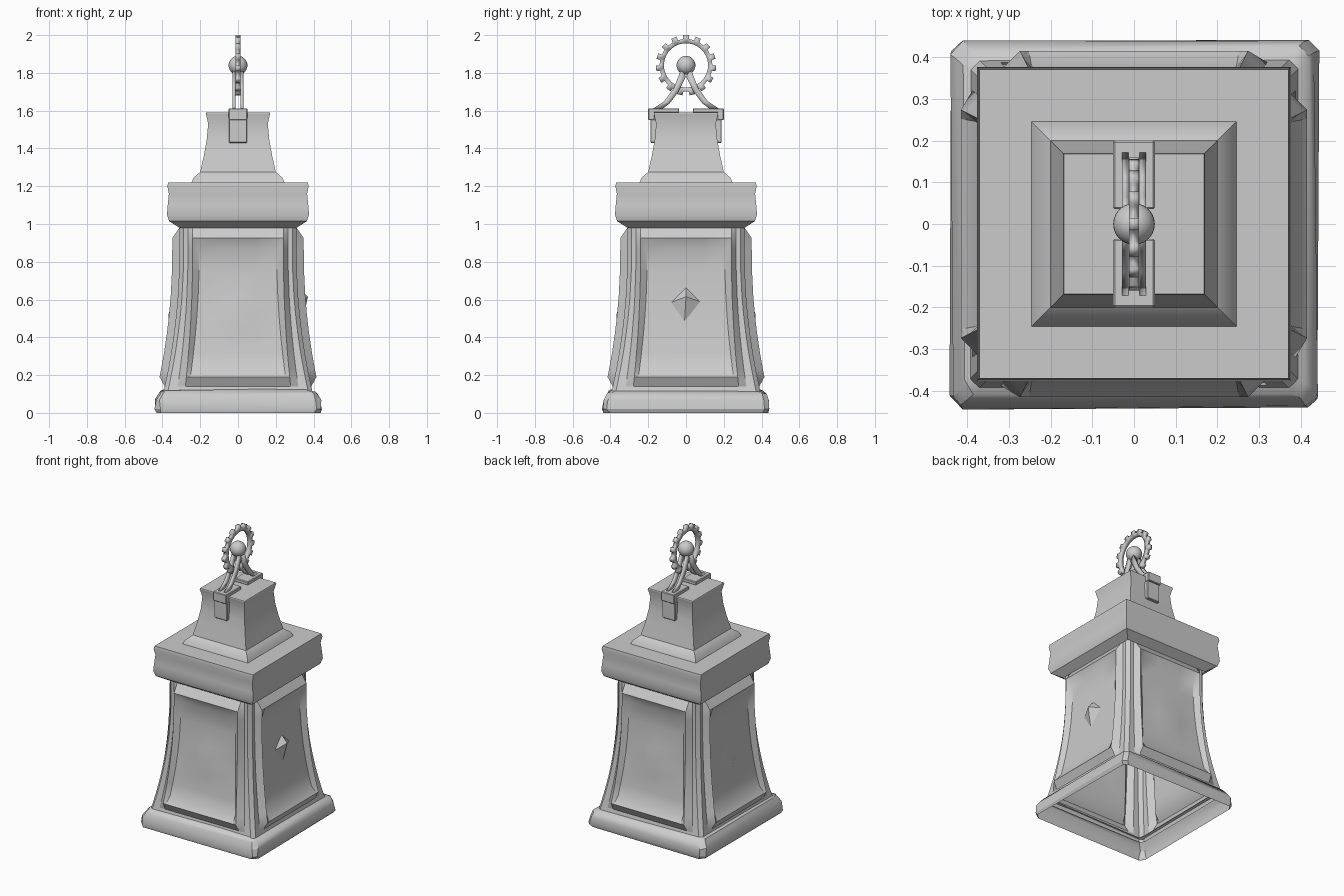
import bpy, bmesh, math, random
from mathutils import Vector

random.seed(4)
if "Cube" in bpy.data.objects:
    bpy.data.objects.remove(bpy.data.objects["Cube"])

stone = bpy.data.materials.new("grey_stone")
stone.use_nodes = True
GREY = (0.6, 0.6, 0.6, 1)
stone.diffuse_color = GREY
stone.node_tree.nodes["Principled BSDF"].inputs["Base Color"].default_value = GREY


def finish(name, bm, angle=30):
    """Turn a bmesh into a shaded object with the stone material."""
    mesh = bpy.data.meshes.new(name)
    bm.to_mesh(mesh)
    bm.free()
    mesh.materials.append(stone)
    ob = bpy.data.objects.new(name, mesh)
    bpy.context.collection.objects.link(ob)
    bpy.ops.object.select_all(action='DESELECT')
    ob.select_set(True)
    bpy.context.view_layer.objects.active = ob
    bpy.ops.object.shade_smooth_by_angle(angle=math.radians(angle))
    return ob


def loft(name, rows, cap=False, jitter=0):
    """Loft square rings; a row is (z, [(along, out), ...]) for one side."""
    bm = bmesh.new()
    rings = []
    for z, side in rows:
        ring = []
        for k in range(4):
            for u, d in side:
                x, y = u, -d
                for _ in range(k):
                    x, y = -y, x
                n = Vector([random.uniform(-jitter, jitter) for _ in range(3)])
                n.z = n.z if z > 0.05 else 0
                ring.append(bm.verts.new(Vector((x, y, z)) + n))
        rings.append(ring)
    for a, b in zip(rings, rings[1:]):
        for i in range(len(a)):
            j = (i + 1) % len(a)
            bm.faces.new((a[i], a[j], b[j], b[i]))
    if cap:
        bm.faces.new(rings[-1])
    return finish(name, bm)


def square(profile, corner=0):
    """Rows of plain squares, with optional cut corners."""
    if corner:
        return [(z, [(corner - h, h), (h - corner, h)]) for z, h in profile]
    return [(z, [(-h, h)]) for z, h in profile]


def box(name, lo, hi, bevel=0.004):
    bm = bmesh.new()
    bmesh.ops.create_cube(bm, size=1)
    for v in bm.verts:
        v.co = [(a + b) / 2 + c * (b - a) for a, b, c in zip(lo, hi, v.co)]
    bmesh.ops.bevel(bm, geom=bm.edges[:], offset=bevel, segments=1, affect='EDGES')
    return finish(name, bm)


def plate(name, x, outer, inner, thickness, closed=False):
    """Flat strip between two outlines in the side plane, given thickness."""
    bm = bmesh.new()
    a = [bm.verts.new((x, y, z)) for y, z in outer]
    b = [bm.verts.new((x, y, z)) for y, z in inner]
    n = len(a)
    for i in range(n if closed else n - 1):
        j = (i + 1) % n
        bm.faces.new((a[i], a[j], b[j], b[i]))
    bmesh.ops.recalc_face_normals(bm, faces=bm.faces[:])
    ob = finish(name, bm)
    mod = ob.modifiers.new("thickness", 'SOLIDIFY')
    mod.thickness = thickness
    mod.offset = 0
    return ob


# Worn base slab, open underneath
loft("base_slab", square([(0, .432), (.02, .44), (.07, .435), (.1, .422),
                          (.115, .405), (.125, .38)], .025), jitter=.006)


# Flared body: corner posts and four framed, sunken panels
def core(z):
    return .31 + .08 * (max(0, .85 - z) / .72) ** 2


offsets = (0, .038, .012)
levels = [(.1, 0), (.14, 0), (.19, 1), (.235, 2), (.32, 2), (.42, 2), (.52, 2),
          (.62, 2), (.75, 2), (.87, 2), (.925, 1), (.98, 0), (1.03, 0)]
rows = []
for z, level in levels:
    c = core(z)
    flare = c - .31
    half = [(c - .022, 0), (.265 + .7 * flare, 0), (.24 + .5 * flare, 1),
            (.205 + .7 * flare, 2), (.09, 2)]
    cols = [(-u, l) for u, l in half] + [(0, 2)] + half[::-1]
    side = [(u, c + offsets[min(level, l)]) for u, l in cols]
    rows.append((z, side))
body = loft("body", rows)

# Chipped bulge in the middle of three panels
for v in body.data.vertices:
    if abs(v.co.z - .52) < .01:
        if abs(v.co.x) < .01:
            v.co.y *= 1.09
        elif abs(v.co.y) < .01 and v.co.x < 0:
            v.co.x *= 1.09

# Faceted stud on the left panel
bm = bmesh.new()
rim = [bm.verts.new(p) for p in ((.32, -.105, .575), (.335, -.01, .45),
                                 (.32, .1, .58), (.32, 0, .67))]
tip = bm.verts.new((.37, 0, .615))
for i in range(4):
    bm.faces.new((rim[i], rim[(i + 1) % 4], tip))
finish("panel_stud", bm, 10)

# Heavy cornice
loft("cornice", square([(.98, .31), (1.015, .365), (1.05, .376), (1.1, .372),
                        (1.16, .366), (1.2, .374), (1.22, .37)]), cap=True)

# Moulded foot and waisted neck above the cornice
loft("neck", square([(1.215, .248), (1.245, .235), (1.275, .2), (1.29, .197),
                     (1.36, .181), (1.45, .165), (1.53, .158), (1.585, .17),
                     (1.59, .168)]), cap=True)

# Clamps over the neck edges, with curved gear brackets
strut_outer = [(.175, 1.61), (.115, 1.65), (.065, 1.72), (.025, 1.82)]
strut_inner = [(.125, 1.61), (.085, 1.64), (.04, 1.7), (0, 1.78)]
for s, where in ((-1, "front"), (1, "back")):
    for part, y0, y1, z0, z1, w in (("clamp_top", .036, .2, 1.588, 1.612, .05),
                                    ("clamp_lip", .165, .2, 1.55, 1.61, .05),
                                    ("clamp_block", .15, .188, 1.43, 1.555, .048)):
        ys = sorted((s * y0, s * y1))
        box(f"{part}_{where}", (-w, ys[0], z0), (w, ys[1], z1))
    for t, hand in ((-1, "right"), (1, "left")):
        plate(f"strut_{where}_{hand}", t * .021,
              [(s * y, z) for y, z in strut_outer],
              [(s * y, z) for y, z in strut_inner], .016)

# Toothed ring
TEETH, HUB = 15, 1.84
outer, inner = [], []
for i in range(TEETH):
    for turn, r in ((-.26, .14), (-.22, .16), (.22, .16), (.26, .14)):
        a = (i + turn) * math.tau / TEETH
        outer.append((r * math.sin(a), HUB + r * math.cos(a)))
        inner.append((.117 * math.sin(a), HUB + .117 * math.cos(a)))
plate("gear_ring", 0, outer, inner, .024, closed=True)

# Ball at the gear's centre
bm = bmesh.new()
bmesh.ops.create_uvsphere(bm, u_segments=24, v_segments=14, radius=.05)
bmesh.ops.translate(bm, verts=bm.verts[:], vec=(0, 0, HUB))
finish("hub_ball", bm)
